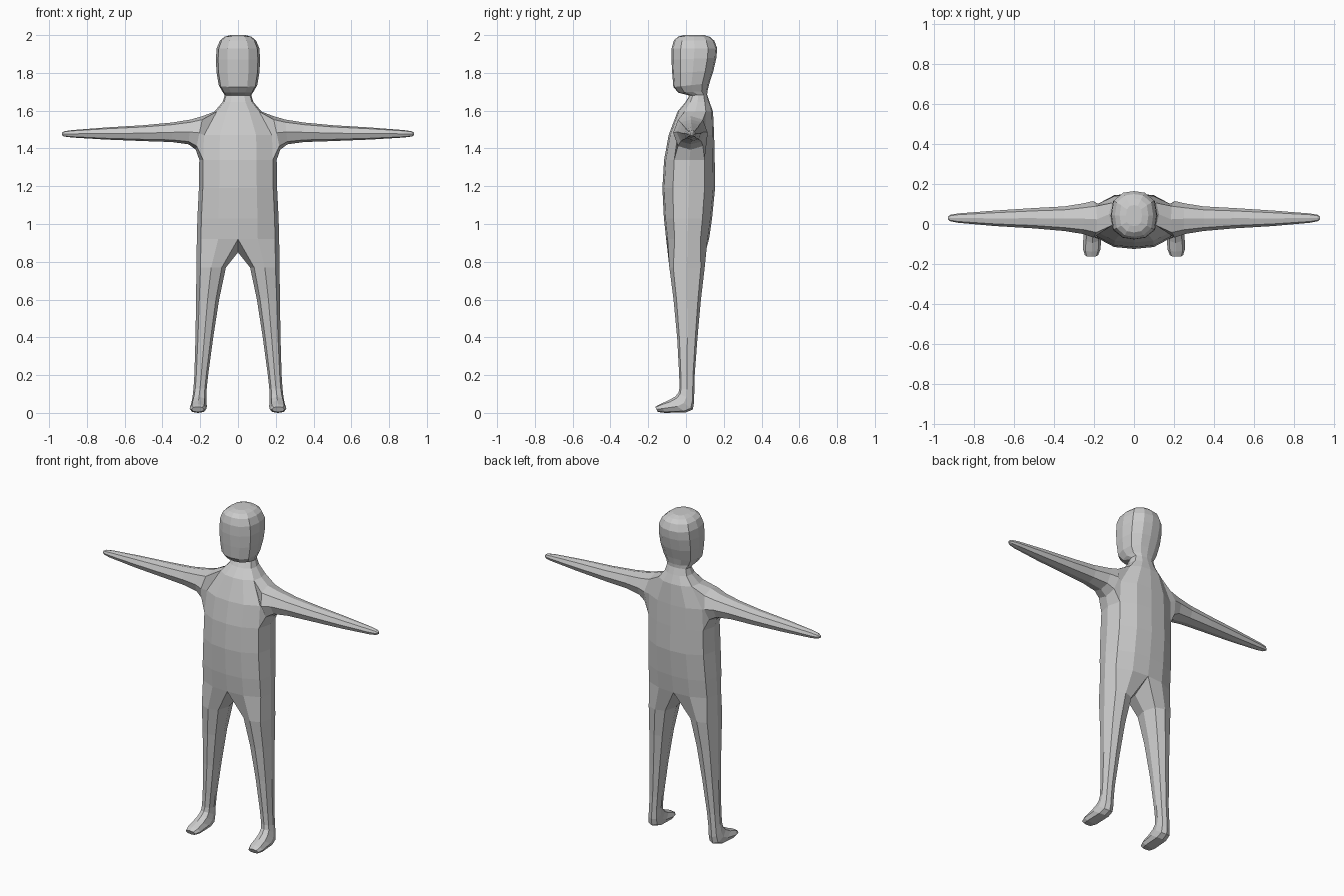
import bpy, bmesh
from mathutils import Vector as V

# Unit sections: half outline for trunk and head, octagon for limbs
HALF = [(0, -1), (.48, -.93), (.9, -.6), (1, 0), (.9, .6), (.48, .93), (0, 1)]
OCT = [(-.72, -.78), (0, -1), (.72, -.78), (1, 0), (.72, .78), (0, 1), (-.72, .78), (-1, 0)]
bm = bmesh.new()


def ring(section, a0, a1, b0, b1):
    """Section fitted between points a0-a1 across and b0-b1 along."""
    c, a, b = (V(b0) + V(b1)) / 2, (V(a1) - V(a0)) / 2, (V(b1) - V(b0)) / 2
    return [bm.verts.new(c + a * u + b * v) for u, v in section]


def skin(r, s, closed=True, skip=()):
    n = len(r)
    for i in range(n if closed else n - 1):
        if i not in skip:
            j = (i + 1) % n
            bm.faces.new((r[i], r[j], s[j], s[i]))


# Trunk, neck and head: half width, front y, front z, back y, back z
trunk = [
    (.218, -.105, .92, .122, .92),
    (.215, -.117, 1.03, .138, 1.03),
    (.207, -.125, 1.19, .154, 1.19),
    (.205, -.116, 1.34, .152, 1.34),
    (.200, -.092, 1.47, .149, 1.47),
    (.125, -.045, 1.595, .143, 1.595),
    (.082, -.003, 1.645, .125, 1.645),
    (.070, .018, 1.68, .112, 1.685),
    (.082, -.040, 1.695, .114, 1.705),
    (.102, -.067, 1.725, .124, 1.745),
    (.114, -.073, 1.80, .145, 1.81),
    (.117, -.077, 1.87, .161, 1.88),
    (.113, -.076, 1.93, .165, 1.93),
    (.096, -.064, 1.972, .150, 1.970),
    (.072, -.042, 1.992, .128, 1.990),
    (.040, -.010, 2.0, .095, 2.0),
]
rings = [ring(HALF, (-w, 0, 0), (w, 0, 0), (0, yf, zf), (0, yb, zb))
         for w, yf, zf, yb, zb in trunk]
ARM = 3   # the arm opening spans rings 3 to 5
for k in range(len(rings) - 1):
    skin(rings[k], rings[k + 1], False, (2, 3) if k in (ARM, ARM + 1) else ())
bm.faces.new(rings[-1])

# Arm: bottom x, bottom z, top x, top z, front y, back y
lo, mid, hi = rings[ARM:ARM + 3]
prev = [lo[2], lo[3], lo[4], mid[4], hi[4], hi[3], hi[2], mid[2]]
bm.verts.remove(mid[3])
for xb, zb, xt, zt, yf, yb in [
    (.223, 1.393, .185, 1.572, -.068, .115),
    (.262, 1.422, .25, 1.553, -.050, .103),
    (.35, 1.434, .35, 1.537, -.035, .088),
    (.50, 1.439, .50, 1.523, -.022, .080),
    (.70, 1.447, .70, 1.511, -.010, .067),
    (.88, 1.458, .88, 1.497, .006, .053),
    (.92, 1.463, .92, 1.491, .014, .046),
    (.932, 1.470, .932, 1.483, .023, .037),
]:
    r = ring(OCT, (0, yf, 0), (0, yb, 0), (xb, 0, zb), (xt, 0, zt))
    for v in r:   # the across points only supply a width, so re-centre in y
        v.co.y += (yf + yb) / 2
    skin(prev, r)
    prev = r
bm.faces.new(prev)

# Leg and foot: inner x, outer x, front y, front z, back y, back z
prev = rings[0] + [bm.verts.new((0, .01, .85))]
for x0, x1, yf, zf, yb, zb in [
    (.064, .220, -.088, .77, .099, .77),
    (.100, .222, -.066, .60, .079, .60),
    (.131, .225, -.047, .40, .061, .40),
    (.158, .231, -.036, .20, .046, .20),
    (.166, .236, -.035, .13, .044, .12),
    (.167, .241, -.040, .105, .043, .06),
    (.166, .247, -.060, .085, .036, .018),
    (.165, .253, -.095, .065, .000, .003),
    (.167, .256, -.138, .046, -.110, .0),
    (.180, .246, -.163, .032, -.150, .005),
]:
    sec = OCT
    if x0 == .064:
        sec = [(-.72, -.8)] + OCT[1:6] + [(-.72, .8), (-1, 0)]
    # ring order: front inner, front, front outer, outer, back outer, back, back inner, inner
    r = ring(sec, (x0, 0, 0), (x1, 0, 0), (0, yf, zf), (0, yb, zb))
    for v in r:
        v.co.x += (x0 + x1) / 2
    skin(prev, r)
    prev = r
bm.faces.new(prev)

# Finish the half body and mirror it
bmesh.ops.recalc_face_normals(bm, faces=bm.faces)
mesh = bpy.data.meshes.new("body")
bm.to_mesh(mesh)
bm.free()
body = bpy.data.objects.new("body", mesh)
bpy.context.collection.objects.link(body)
mirror = body.modifiers.new("mirror", 'MIRROR')
mirror.use_clip = True
mirror.merge_threshold = .0005
